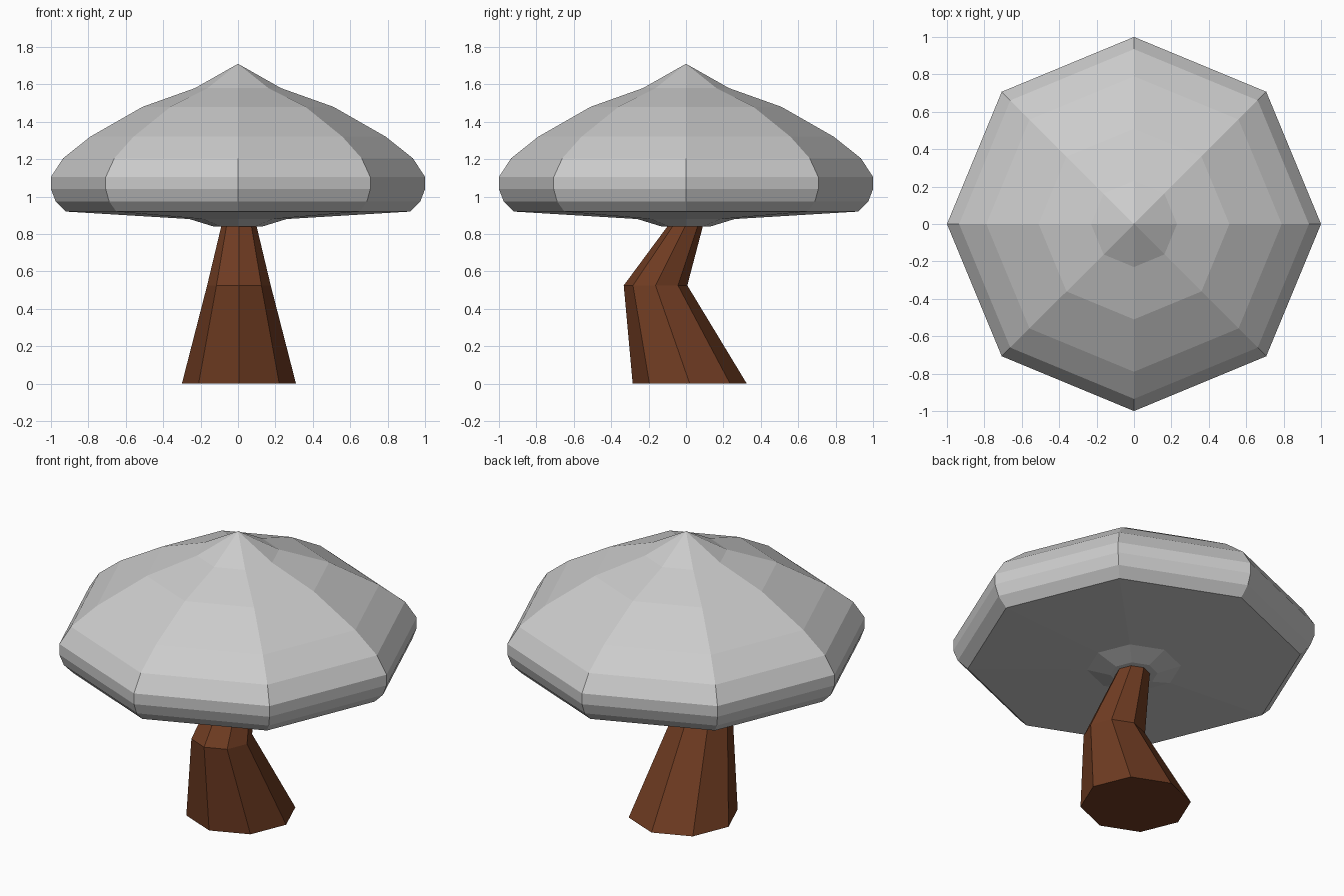
import bpy, bmesh
from math import cos, sin, tau

if "Cube" in bpy.data.objects:
    bpy.data.objects.remove(bpy.data.objects["Cube"])

SIDES = 8


def ring(bm, r, z, cx=0.0, cy=0.0):
    return [bm.verts.new((cx + r * cos(tau * i / SIDES),
                          cy + r * sin(tau * i / SIDES), z)) for i in range(SIDES)]


def loft(name, sections, apex=None):
    """Bridge octagonal rings (r, z, cx, cy) from bottom to top and close the ends."""
    bm = bmesh.new()
    rings = [ring(bm, *s) for s in sections]
    for low, high in zip(rings, rings[1:]):
        for i in range(SIDES):
            j = (i + 1) % SIDES
            bm.faces.new((low[i], low[j], high[j], high[i]))
    bm.faces.new(rings[0][::-1])
    if apex is None:
        bm.faces.new(rings[-1])
    else:
        tip = bm.verts.new((0, 0, apex))
        for i in range(SIDES):
            bm.faces.new((rings[-1][i], rings[-1][(i + 1) % SIDES], tip))
    bmesh.ops.recalc_face_normals(bm, faces=bm.faces)
    mesh = bpy.data.meshes.new(name)
    bm.to_mesh(mesh)
    bm.free()
    obj = bpy.data.objects.new(name, mesh)
    bpy.context.collection.objects.link(obj)
    return obj


# Pointed cap with a rounded rim and a stepped collar underneath
loft("mushroom_cap", [
    (0.13, 0.84), (0.26, 0.88), (0.92, 0.92), (0.975, 0.975), (1.0, 1.04),
    (1.0, 1.105), (0.935, 1.205), (0.79, 1.32), (0.51, 1.48), (0.23, 1.58),
], apex=1.71)

# Bent, tapering stem
stem = loft("mushroom_stem", [
    (0.305, 0.0, 0.005, 0.02),
    (0.17, 0.525, 0.005, -0.163),
    (0.09, 0.86, 0.005, 0.005),
])
brown = bpy.data.materials.new("stem_brown")
brown.diffuse_color = (0.16, 0.045, 0.016, 1)
brown.use_nodes = True
brown.node_tree.nodes["Principled BSDF"].inputs["Base Color"].default_value = brown.diffuse_color
stem.data.materials.append(brown)
